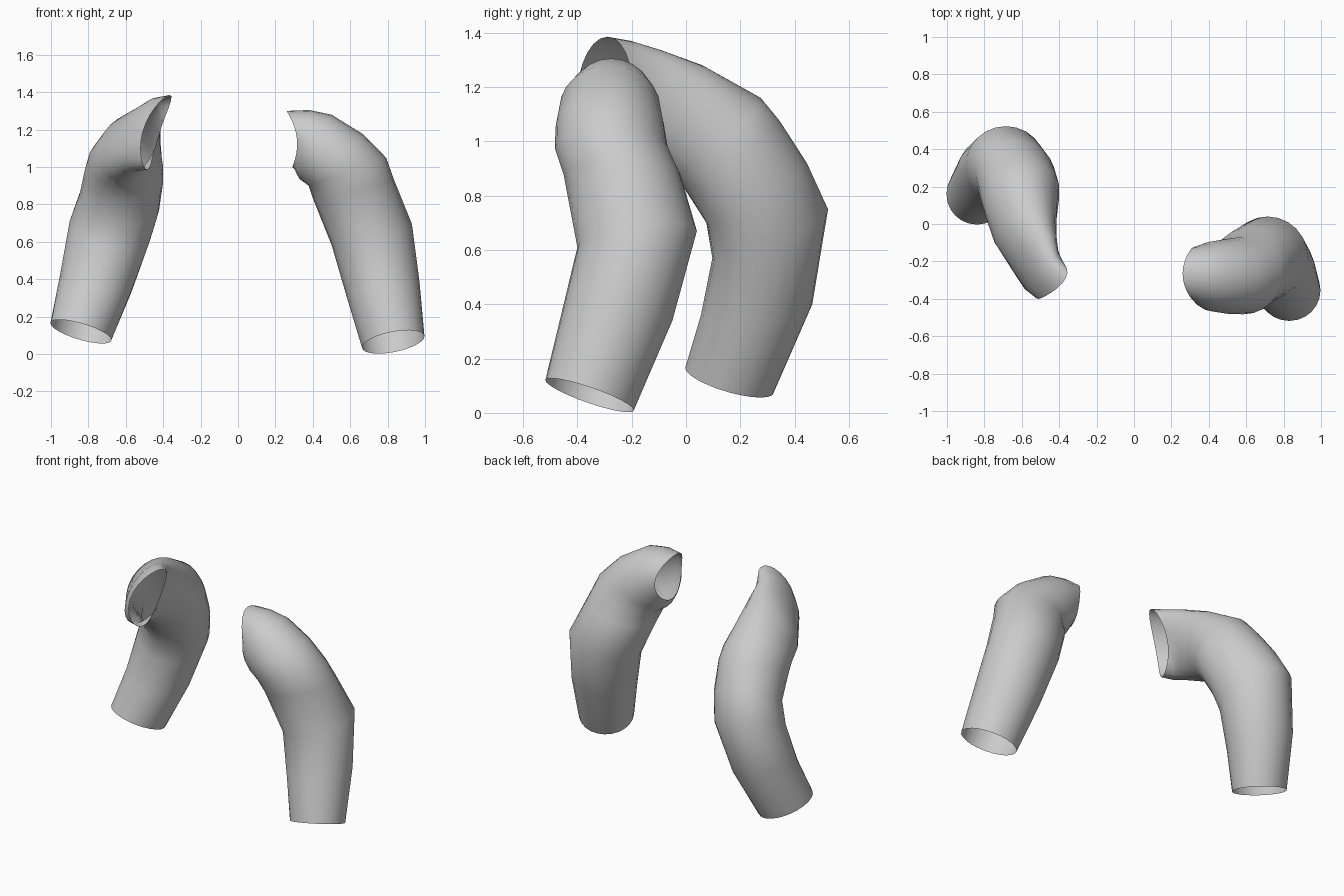
import bpy, bmesh, math
from mathutils import Vector

if "Cube" in bpy.data.objects:
    bpy.data.objects.remove(bpy.data.objects["Cube"])

cloth = bpy.data.materials.new("light_grey_cloth")
cloth.diffuse_color = (0.6, 0.6, 0.6, 1)
cloth.use_nodes = True
cloth.node_tree.nodes["Principled BSDF"].inputs["Base Color"].default_value = cloth.diffuse_color
SIDES = 24


def sleeve(name, rings, bow):
    """Open tube lofted through ellipses (centre, half axis u, half axis v).
    bow pushes the sides of the last ring outward, like an armhole seam."""
    bm = bmesh.new()
    loops = []
    for k, (c, u, v) in enumerate(rings):
        c, u, v = Vector(c), Vector(u), Vector(v)
        loop = []
        for i in range(SIDES):
            a = 2 * math.pi * i / SIDES
            p = c + u * math.cos(a) + v * math.sin(a)
            if k == len(rings) - 1:
                p += Vector(bow) * min(1, abs(v.normalized().dot(p - c)) / v.length) ** 2
            loop.append(bm.verts.new(p))
        loops.append(loop)
    for a, b in zip(loops, loops[1:]):
        for i in range(SIDES):
            j = (i + 1) % SIDES
            bm.faces.new((a[i], a[j], b[j], b[i]))
    bmesh.ops.recalc_face_normals(bm, faces=bm.faces)
    # an open tube: make sure the normals face away from its axis
    f = bm.faces[0] if bm.faces.ensure_lookup_table() is None else None
    if f.normal.dot(f.calc_center_median() - Vector(rings[0][0])) < 0:
        bmesh.ops.reverse_faces(bm, faces=bm.faces)
    me = bpy.data.meshes.new(name)
    bm.to_mesh(me)
    bm.free()
    me.materials.append(cloth)
    me.shade_smooth()
    ob = bpy.data.objects.new(name, me)
    bpy.context.collection.objects.link(ob)


# sleeve on +x: cuff, forearm, elbow, upper arm, shoulder, armhole
sleeve("right_sleeve", [
    ((.83, -.355, .065), (.167, 0, .03), (0, .163, -.055)),
    ((.775, -.255, .35), (.195, 0, .04), (0, .205, -.01)),
    ((.715, -.18, .64), (.215, 0, .055), (0, .22, .03)),
    ((.62, -.235, .875), (.215, 0, .055), (0, .215, 0)),
    ((.585, -.275, .975), (.207, 0, .075), (0, .208, 0)),
    ((.50, -.28, 1.055), (.17, 0, .12), (0, .2, 0)),
    ((.405, -.28, 1.125), (.095, 0, .155), (0, .185, 0)),
    ((.343, -.275, 1.145), (.037, 0, .16), (0, .16, 0)),
    ((.275, -.265, 1.15), (-.015, 0, .15), (0, .14, 0)),
], (.04, 0, 0))

# sleeve on -x: its upper arm swings forward
sleeve("left_sleeve", [
    ((-.84, .16, .12), (-.163, 0, .045), (0, .163, -.045)),
    ((-.76, .26, .38), (-.19, 0, .05), (0, .205, .02)),
    ((-.685, .31, .66), (-.215, 0, .05), (0, .213, .09)),
    ((-.635, .26, .81), (-.213, 0, .04), (0, .185, .11)),
    ((-.61, .17, .95), (-.21, 0, .03), (.02, .175, .125)),
    ((-.60, .11, 1.02), (-.2, -.03, .02), (0, .165, .14)),
    ((-.58, -.03, 1.1), (-.165, -.05, 0), (.02, .09, .18)),
    ((-.53, -.16, 1.15), (-.11, -.07, 0), (.04, .07, .185)),
    ((-.495, -.245, 1.175), (-.075, -.095, 0), (.05, .04, .195)),
    ((-.465, -.30, 1.185), (-.045, -.1, 0), (.06, .01, .2)),
], (.04, 0, 0))
